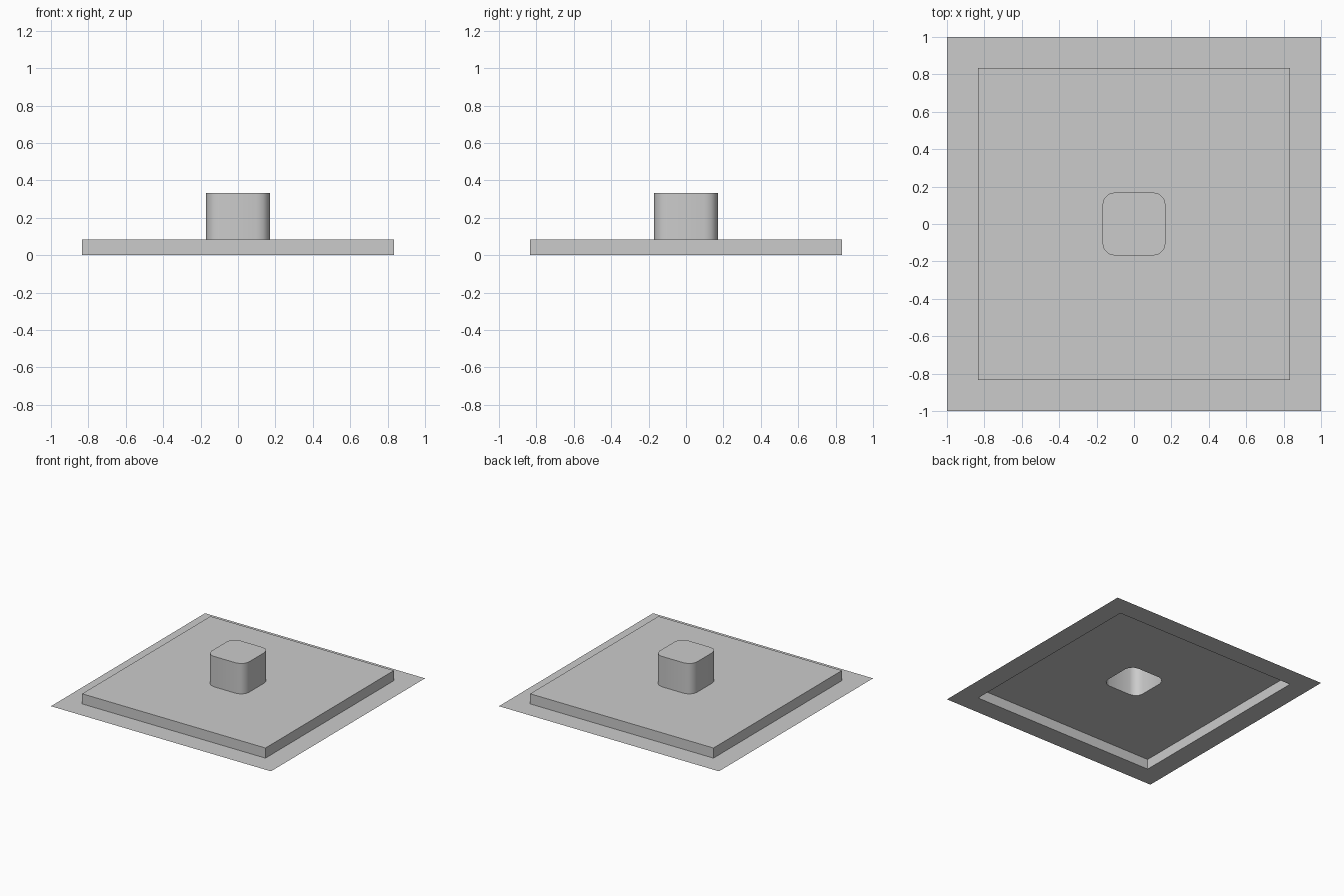
import bpy, bmesh
from math import sin, cos, pi, radians

cube = bpy.data.objects.get("Cube")
if cube:
    bpy.data.objects.remove(cube)

grey = bpy.data.materials.new("plain grey")
grey.use_nodes = True
colour = (0.6, 0.6, 0.6, 1)
grey.diffuse_color = colour
grey.node_tree.nodes["Principled BSDF"].inputs["Base Color"].default_value = colour

SEGMENTS = 3  # facets on each rounded corner


def ring(bm, half, radius, z):
    """Square outline with rounded corners, anticlockwise from above."""
    verts = []
    for corner in range(4):
        mid = pi / 4 + corner * pi / 2
        sx, sy = (1 if cos(mid) > 0 else -1), (1 if sin(mid) > 0 else -1)
        for i in range(SEGMENTS + 1):
            a = corner * pi / 2 + i / SEGMENTS * pi / 2
            verts.append(bm.verts.new((sx * (half - radius) + radius * cos(a),
                                       sy * (half - radius) + radius * sin(a), z)))
    return verts


def shell(name, outlines, cap=False):
    """Open sheet skinned through the outlines, outside facing up and out."""
    bm = bmesh.new()
    rings = [ring(bm, *o) for o in outlines]
    for low, high in zip(rings, rings[1:]):
        for i in range(len(low)):
            j = (i + 1) % len(low)
            bm.faces.new((low[i], low[j], high[j], high[i]))
    if cap:
        bm.faces.new(rings[-1])
    bmesh.ops.remove_doubles(bm, verts=bm.verts[:], dist=1e-5)
    mesh = bpy.data.meshes.new(name)
    bm.to_mesh(mesh)
    bm.free()
    mesh.materials.append(grey)
    obj = bpy.data.objects.new(name, mesh)
    bpy.context.collection.objects.link(obj)
    bpy.ops.object.select_all(action='DESELECT')
    obj.select_set(True)
    bpy.context.view_layer.objects.active = obj
    bpy.ops.object.shade_smooth_by_angle(angle=radians(40))


plate, post, fillet = 5 / 6, 0.17, 0.07
step, top = 1 / 12, 1 / 3

# Thin flat flange around the foot
shell("flange", [(1, 0, 0), (plate, 0, 0)])
# Hollow raised plate, open under the post
shell("raised_plate", [(plate, 0, 0), (plate, 0, step), (post, fillet, step)])
# Hollow rounded post with a closed top
shell("post", [(post, fillet, step), (post, fillet, top)], cap=True)
